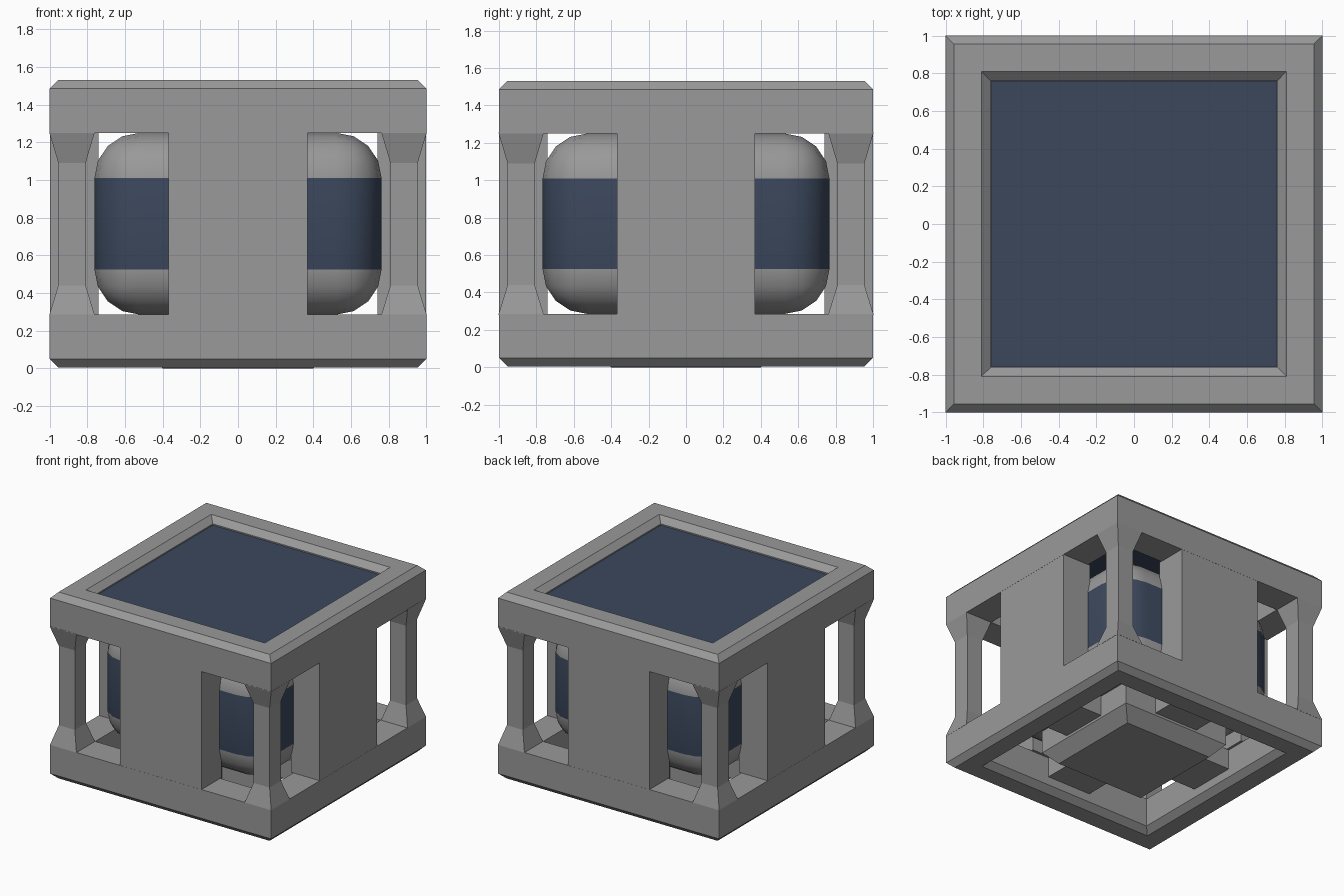
import bpy, bmesh, math

if "Cube" in bpy.data.objects:
    bpy.data.objects.remove(bpy.data.objects["Cube"])


def material(name, rgb):
    m = bpy.data.materials.new(name)
    m.diffuse_color = (*rgb, 1)
    m.use_nodes = True
    m.node_tree.nodes["Principled BSDF"].inputs["Base Color"].default_value = m.diffuse_color
    return m


GREY = material("grey_metal", (0.32, 0.32, 0.325))
BLUE = material("dark_blue", (0.044, 0.064, 0.108))


def finish(bm, name, *mats):
    bmesh.ops.recalc_face_normals(bm, faces=bm.faces[:])
    me = bpy.data.meshes.new(name)
    bm.to_mesh(me)
    bm.free()
    for m in mats:
        me.materials.append(m)
    ob = bpy.data.objects.new(name, me)
    bpy.context.collection.objects.link(ob)
    return ob


def square_loft(name, profile, mat, cx=0, cy=0, closed=False):
    """Stack of square sections (half width, z); closed profiles make a frame."""
    bm = bmesh.new()
    rings = [[bm.verts.new((cx + sx * r, cy + sy * r, z))
              for sx, sy in ((-1, -1), (1, -1), (1, 1), (-1, 1))]
             for r, z in profile]
    pairs = list(zip(rings, rings[1:]))
    if closed:
        pairs.append((rings[-1], rings[0]))
    else:
        bm.faces.new(rings[0])
        bm.faces.new(rings[-1])
    for a, b in pairs:
        for i in range(4):
            j = (i + 1) % 4
            bm.faces.new((a[i], a[j], b[j], b[i]))
    return finish(bm, name, mat)


def box_mesh(lo, hi):
    bm = bmesh.new()
    bmesh.ops.create_cube(bm, size=1)
    for v in bm.verts:
        for k in range(3):
            v.co[k] = hi[k] if v.co[k] > 0 else lo[k]
    return bm


# Chamfered square frames, bottom and top
frame = [(0.76, 0.285), (1.0, 0.285), (1.0, 0.05), (0.955, 0.005),
         (0.81, 0.005), (0.76, 0.05)]
square_loft("bottom_frame", frame, GREY, closed=True)
square_loft("top_frame", [(r, 1.535 - z) for r, z in frame], GREY, closed=True)

# Recessed blue top panel
finish(box_mesh((-0.765, -0.765, 1.43), (0.765, 0.765, 1.475)), "top_panel", BLUE)

# Corner posts with flared ends
post = [(0.12, 0.28), (0.12, 0.285), (0.0725, 0.44), (0.0725, 1.09),
        (0.12, 1.25), (0.12, 1.255)]
for sx in (-1, 1):
    for sy in (-1, 1):
        square_loft("corner_post", post, GREY, sx * 0.8815, sy * 0.8815)

# Side panels, and short braces between the foot block and bottom frame
for i in range(4):
    side = finish(box_mesh((-0.37, -0.999, 0.283), (0.37, -0.74, 1.252)), "side_panel", GREY)
    brace = finish(box_mesh((-0.2, -0.77, 0.12), (0.2, -0.45, 0.285)), "foot_brace", GREY)
    side.rotation_euler.z = brace.rotation_euler.z = i * math.pi / 2

# Rounded inner tank with a blue band around its straight middle
bm = box_mesh((-0.762, -0.767, 0.285), (0.762, 0.767, 1.25))
bmesh.ops.bevel(bm, geom=bm.edges[:], offset=0.24, offset_type='OFFSET',
                segments=4, profile=0.5, affect='EDGES')
for f in bm.faces:
    f.smooth = True
    zs = [v.co.z for v in f.verts]
    if min(zs) < 0.6 and max(zs) > 0.9:
        f.material_index = 1
finish(bm, "inner_tank", GREY, BLUE)

# Tapered foot block under the tank
square_loft("foot_block", [(0.4, 0.0), (0.49, 0.1), (0.49, 0.3)], GREY)
